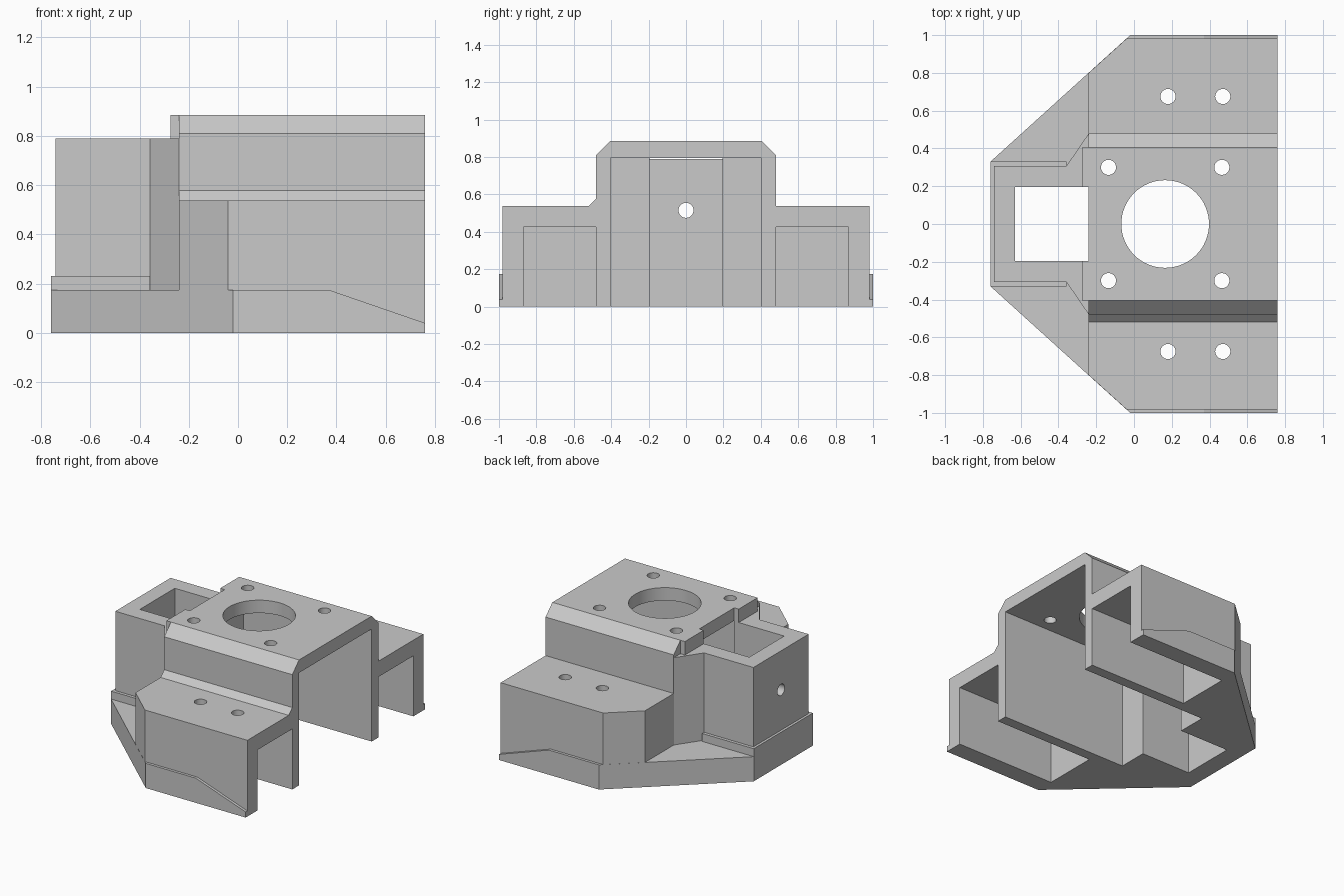
import bpy, bmesh
from mathutils import Vector

cube = bpy.data.objects.get("Cube")
if cube:
    bpy.data.objects.remove(cube, do_unlink=True)

grey = bpy.data.materials.new("plain grey")
grey.use_nodes = True
COLOUR = (0.59, 0.59, 0.59, 1)
grey.diffuse_color = COLOUR
grey.node_tree.nodes["Principled BSDF"].inputs["Base Color"].default_value = COLOUR


def prism(name, outline, axis, lo, hi):
    """Extrude a 2D outline along an axis; the outline uses the other two axes in order."""
    def place(p, t):
        c = list(p)
        c.insert("xyz".index(axis), t)
        return c
    bm = bmesh.new()
    face = bm.faces.new([bm.verts.new(place(p, lo)) for p in outline])
    ext = bmesh.ops.extrude_face_region(bm, geom=[face])
    move = Vector(place((0, 0), hi - lo))
    bmesh.ops.translate(bm, vec=move, verts=[v for v in ext["geom"] if isinstance(v, bmesh.types.BMVert)])
    bmesh.ops.recalc_face_normals(bm, faces=bm.faces)
    mesh = bpy.data.meshes.new(name)
    bm.to_mesh(mesh)
    bm.free()
    mesh.materials.append(grey)
    obj = bpy.data.objects.new(name, mesh)
    bpy.context.collection.objects.link(obj)
    return obj


def box(name, x, y, z):
    return prism(name, [(x[0], y[0]), (x[1], y[0]), (x[1], y[1]), (x[0], y[1])], "z", *z)


def drill(name, centre, radius, depth, axis="Z", sides=32):
    bpy.ops.mesh.primitive_cylinder_add(vertices=sides, radius=radius, depth=depth, location=centre,
                                        rotation=(0, 1.5708, 0) if axis == "X" else (0, 0, 0))
    obj = bpy.context.object
    obj.name = name
    obj.data.materials.append(grey)
    return obj


def mirrored(half):
    """Close a plan outline by reflecting it across the x axis."""
    return half + [(x, -y) for x, y in reversed(half)]


def combine(target, tool, operation):
    mod = target.modifiers.new("cut", "BOOLEAN")
    mod.operation, mod.solver, mod.object = operation, "EXACT", tool
    bpy.context.view_layer.objects.active = target
    bpy.ops.object.modifier_apply(modifier=mod.name)
    bpy.data.objects.remove(tool, do_unlink=True)


BACK, END, OVER, UNDER = -0.24, 0.76, 0.8, -0.05


def edge_y(x):
    """Sloped rear edge of the wings, a hair inside the base plate."""
    return 0.329 + (x + 0.76) * 0.67 / 0.74


# Base plate with tapering side skirts
bracket = prism("bracket", mirrored([(-0.76, 0.33), (-0.02, 1), (OVER, 1)]), "z", UNDER, 0.174)
combine(bracket, prism("skirt_taper", [(0.37, 0.174), (0.95, -0.026), (0.95, 0.3), (0.37, 0.3)],
                       "y", -1.1, 1.1), "DIFFERENCE")

# Solid masses
parts = [
    prism("wings", mirrored([(BACK, edge_y(BACK)), (-0.04, edge_y(-0.04)), (OVER, edge_y(-0.04))]),
          "z", UNDER, 0.538),
    prism("centre_block", [(-0.52, UNDER), (-0.52, 0.538), (-0.48, 0.578), (-0.48, 0.81), (-0.405, 0.885),
                           (0.405, 0.885), (0.48, 0.81), (0.48, UNDER)], "x", BACK, OVER),
    box("tower_ledge", (-0.76, -0.357), (-0.33, 0.33), (UNDER, 0.23)),
    prism("tower", mirrored([(-0.742, 0.308), (-0.357, 0.308), (BACK, 0.479), (-0.2, 0.47)]),
          "z", UNDER, 0.79),
]
for side in (-1, 1):
    parts.append(box("top_lip", (-0.275, -0.2), sorted((side * 0.195, side * 0.405)), (0.7, 0.885)))
for part in parts:
    combine(bracket, part, "UNION")

# Central channel running into the tower pocket, side channels and holes
cutters = [
    prism("channel_and_pocket", mirrored([(-0.63, 0.195), (BACK, 0.195), (BACK, 0.405), (1, 0.405)]),
          "z", -0.2, 0.794),
    drill("bore", (0.165, 0, 0.85), 0.232, 0.3, sides=64),
    drill("tower_hole", (-0.7, 0, 0.515), 0.04, 0.3, "X"),
]
for side in (-1, 1):
    cutters.append(box("wing_channel", (-0.02, 1), sorted((side * 0.48, side * 0.87)), (-0.2, 0.427)))
    for x in (-0.135, 0.465):
        cutters.append(drill("top_hole", (x, side * 0.3, 0.85), 0.04, 0.3))
    for x in (0.18, 0.47):
        cutters.append(drill("wing_hole", (x, side * 0.675, 0.5), 0.04, 0.3))
for cutter in cutters:
    combine(bracket, cutter, "DIFFERENCE")

# Trim the open end and the underside flush
combine(bracket, box("trim", (-1, END), (-1.2, 1.2), (0, 1)), "INTERSECT")

bpy.ops.object.select_all(action="DESELECT")
bracket.select_set(True)
bpy.context.view_layer.objects.active = bracket
bpy.ops.object.shade_smooth_by_angle(angle=0.5)
